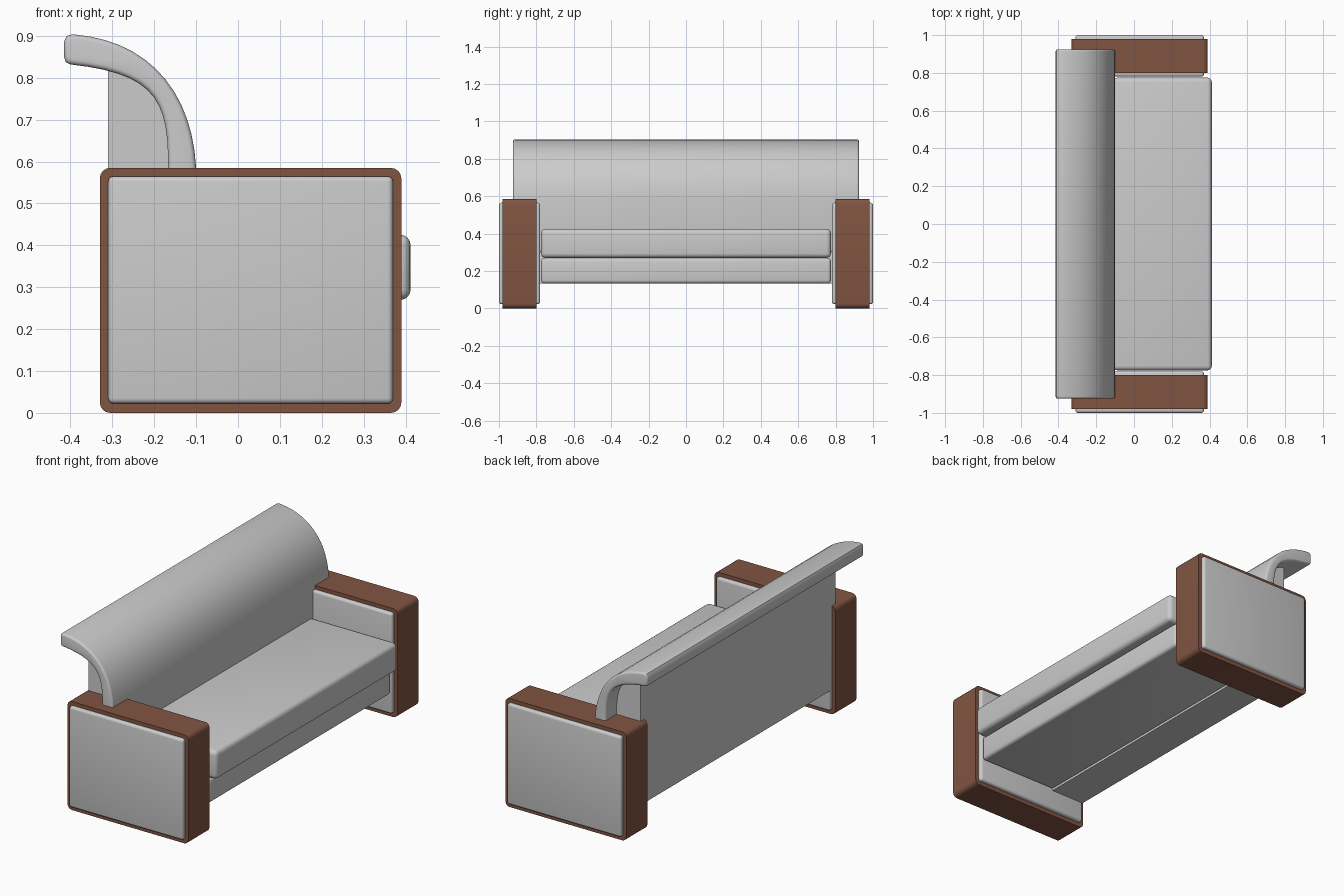
import bpy, bmesh, math
from mathutils import Vector
from mathutils.geometry import interpolate_bezier

if "Cube" in bpy.data.objects:
    bpy.data.objects.remove(bpy.data.objects["Cube"])

brown = bpy.data.materials.new("brown_wood")
brown.diffuse_color = (0.22, 0.09, 0.055, 1)
brown.use_nodes = True
brown.node_tree.nodes["Principled BSDF"].inputs["Base Color"].default_value = brown.diffuse_color


def extrude(name, profile, y0, y1, radius=0, edges="all", mat=None):
    """Extrude an (x, z) profile from y0 to y1 and round its sharp edges."""
    bm = bmesh.new()
    face = bm.faces.new([bm.verts.new((x, y0, z)) for x, z in profile])
    geom = bmesh.ops.extrude_face_region(bm, geom=[face])["geom"]
    verts = [g for g in geom if isinstance(g, bmesh.types.BMVert)]
    bmesh.ops.translate(bm, verts=verts, vec=(0, y1 - y0, 0))
    bmesh.ops.recalc_face_normals(bm, faces=bm.faces)
    if radius:
        def along_y(e):
            d = e.verts[0].co - e.verts[1].co
            return abs(d.y) > 1e-6
        pick = [e for e in bm.edges if e.calc_face_angle(0) > math.radians(50)
                and (edges == "all" or along_y(e))]
        bmesh.ops.bevel(bm, geom=pick, offset=radius, segments=4,
                        profile=0.5, affect='EDGES', clamp_overlap=True)
    me = bpy.data.meshes.new(name)
    bm.to_mesh(me)
    bm.free()
    ob = bpy.data.objects.new(name, me)
    bpy.context.collection.objects.link(ob)
    if mat:
        me.materials.append(mat)
    bpy.ops.object.select_all(action='DESELECT')
    ob.select_set(True)
    bpy.context.view_layer.objects.active = ob
    bpy.ops.object.shade_smooth_by_angle(angle=math.radians(40))
    return ob


def rect(x0, x1, z0, z1):
    return [(x0, z0), (x1, z0), (x1, z1), (x0, z1)]


def bezier(pts, n=14):
    p = [Vector((x, z, 0)) for x, z in pts]
    return [(v.x, v.y) for v in interpolate_bezier(*p, n)]


# Arms: wooden slab with a padded panel showing on both faces
for side, s in (("left", -1), ("right", 1)):
    extrude(side + "_arm_frame", rect(-0.33, 0.39, 0, 0.585),
            *sorted((s * 0.8, s * 0.98)), 0.025, "y", brown)
    extrude(side + "_arm_panel", rect(-0.31, 0.37, 0.022, 0.565),
            *sorted((s * 0.78, s * 1.0)), 0.013)

# Seat base and cushion
extrude("seat_base", rect(-0.105, 0.37, 0.133, 0.268), -0.775, 0.775, 0.018)
extrude("seat_cushion", rect(-0.11, 0.412, 0.27, 0.425), -0.775, 0.775, 0.024)

# Back support box, following the underside of the curved backrest
extrude("back_support", [(-0.31, 0.133), (-0.108, 0.133), (-0.108, 0.55), (-0.14, 0.6),
                         (-0.15, 0.7), (-0.19, 0.79), (-0.25, 0.82), (-0.31, 0.825)],
        -0.83, 0.83)

# Curved backrest rolling over to the rear
outer = bezier([(-0.10, 0.585), (-0.11, 0.77), (-0.215, 0.89), (-0.395, 0.904)])
tip = [(-0.409, 0.900), (-0.415, 0.887), (-0.415, 0.849), (-0.411, 0.837)]
inner = bezier([(-0.40, 0.832), (-0.20, 0.81), (-0.165, 0.75), (-0.167, 0.585)])
extrude("curved_backrest", [(-0.10, 0.3)] + outer + tip + inner + [(-0.167, 0.3)],
        -0.925, 0.925, 0.012)
